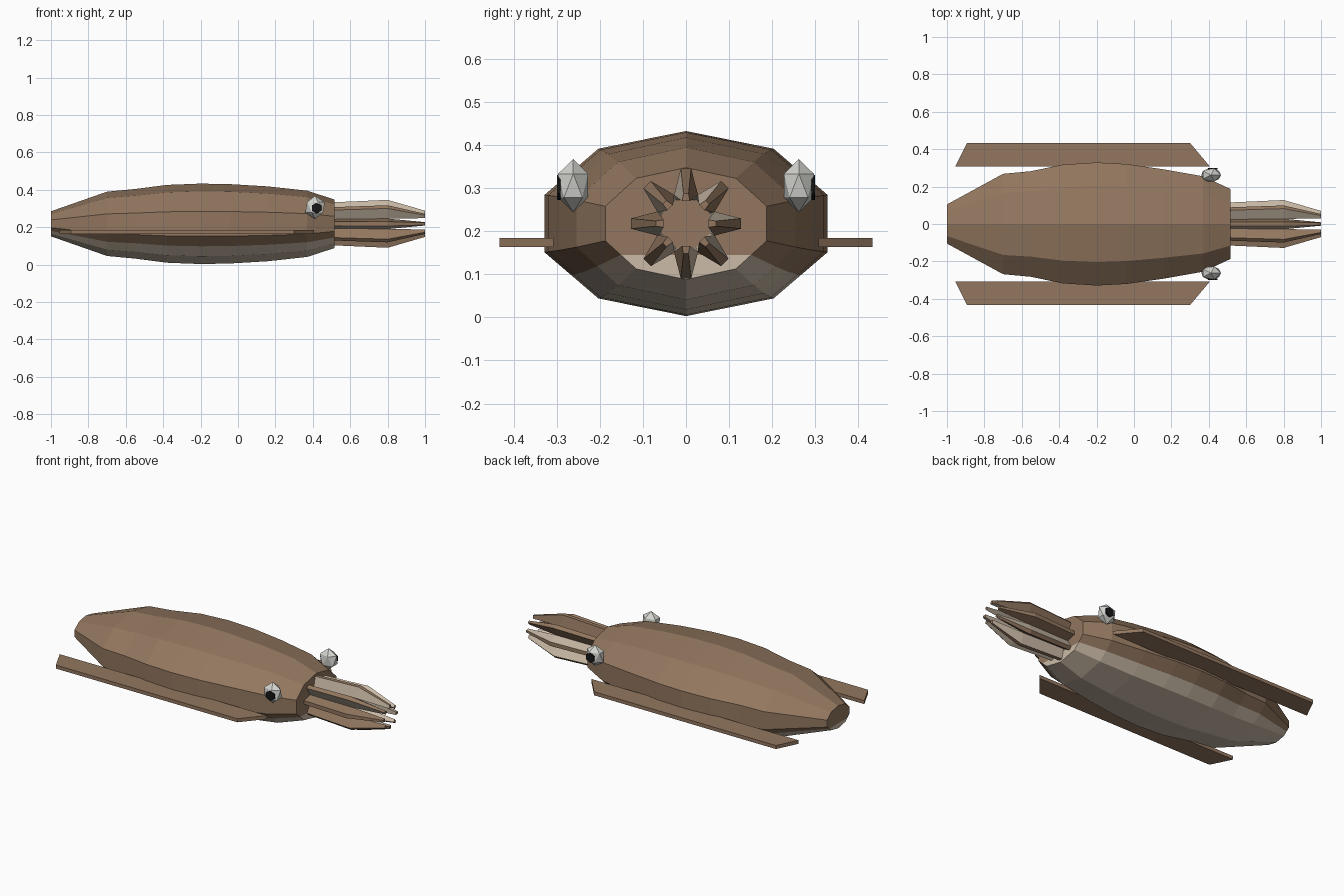
import bpy, bmesh, math
from mathutils import Matrix, Vector

cube = bpy.data.objects.get("Cube")
if cube:
    bpy.data.objects.remove(cube, do_unlink=True)


def material(name, rgb):
    m = bpy.data.materials.new(name)
    m.use_nodes = True
    m.diffuse_color = (*rgb, 1)
    bsdf = next(n for n in m.node_tree.nodes if n.type == "BSDF_PRINCIPLED")
    bsdf.inputs["Base Color"].default_value = (*rgb, 1)
    bsdf.inputs["Roughness"].default_value = 0.9
    return m


brown = material("brown skin", (0.29, 0.185, 0.115))
pale = material("pale underside", (0.60, 0.50, 0.39))
white = material("eye white", (0.66, 0.67, 0.63))
black = material("pupil black", (0.008, 0.008, 0.008))


def finish(name, bm, mats):
    bmesh.ops.recalc_face_normals(bm, faces=bm.faces)
    mesh = bpy.data.meshes.new(name)
    bm.to_mesh(mesh)
    bm.free()
    for m in mats:
        mesh.materials.append(m)
    ob = bpy.data.objects.new(name, mesh)
    bpy.context.collection.objects.link(ob)
    return ob


def loft(bm, rings):
    """Skin a list of equal rings; returns vertex rings and side faces by column."""
    loops = [[bm.verts.new(p) for p in ring] for ring in rings]
    n = len(loops[0])
    columns = [[] for _ in range(n)]
    for a, b in zip(loops, loops[1:]):
        for i in range(n):
            j = (i + 1) % n
            columns[i].append(bm.faces.new((a[i], a[j], b[j], b[i])))
    return loops, columns


MID_Z = 0.218

# Body: ten-sided section, with the lower flanks split where the belly colour starts
section = []
for i in range(10):
    a = math.radians(90 + 36 * i)
    section.append(Vector((math.cos(a), math.sin(a))))
section.insert(7, (section[6] + section[7]) / 2)
section.insert(4, (section[3] + section[4]) / 2)

stations = [(-1, 0.11, 0.067), (-0.7, 0.282, 0.172), (-0.55, 0.297, 0.186),
            (-0.38, 0.334, 0.208), (-0.2, 0.346, 0.215), (-0.04, 0.337, 0.212),
            (0.16, 0.307, 0.2), (0.37, 0.268, 0.177), (0.515, 0.197, 0.13)]
bm = bmesh.new()
loops, columns = loft(bm, [[(x, p.x * ry, MID_Z + p.y * rz) for p in section]
                           for x, ry, rz in stations])
for column in columns[4:8]:
    for f in column:
        f.material_index = 1
for ring in (loops[0], loops[-1]):
    bm.faces.new(ring[8:] + ring[:5])
    bm.faces.new(ring[4:9]).material_index = 1
finish("body", bm, [brown, pale])

# Arms: eight tapering bars in a ring, swelling outwards before the tips
# each row: x, inner radius, outer radius, inner half width, outer half width
arm_rows = [(0.51, 0.055, 0.115, 0.025, 0.011),
            (0.80, 0.066, 0.128, 0.028, 0.012),
            (1.0, 0.052, 0.070, 0.009, 0.006)]
for k in range(8):
    turn = Matrix.Translation((0, 0, MID_Z)) @ Matrix.Rotation(k * math.pi / 4, 4, "X")
    bm = bmesh.new()
    loops, columns = loft(bm, [[turn @ Vector(p) for p in
                                ((x, -wi, ri), (x, -wo, ro), (x, wo, ro), (x, wi, ri))]
                               for x, ri, ro, wi, wo in arm_rows])
    for f in columns[0] + columns[3]:
        f.material_index = 1
    bm.faces.new(loops[0])
    bm.faces.new(loops[-1])
    finish(f"arm_{k + 1}", bm, [brown, pale])

for side, label in ((1, "left"), (-1, "right")):
    # Fin: flat plate with slanted ends
    outline = [(-0.955, 0.308), (0.405, 0.308), (0.30, 0.433), (-0.893, 0.433)]
    bm = bmesh.new()
    loops, _ = loft(bm, [[(x, side * y, z) for x, y in outline] for z in (0.164, 0.185)])
    for ring in loops:
        bm.faces.new(ring)
    finish(f"{label}_fin", bm, [brown])

    # Eye: stretched low-poly ball
    centre = Vector((0.412, side * 0.262, 0.306))
    bm = bmesh.new()
    bmesh.ops.create_icosphere(bm, subdivisions=1, radius=1, matrix=Matrix.Translation(centre)
                               @ Matrix.Diagonal((0.059, 0.041, 0.062, 1)))
    finish(f"{label}_eye", bm, [white])

    # Pupil: thin plate on the outer side of the eye
    bm = bmesh.new()
    bmesh.ops.create_cone(bm, cap_ends=True, segments=6, radius1=0.029, radius2=0.029,
                          depth=0.009,
                          matrix=Matrix.Translation(centre + Vector((0.008, side * 0.0335, -0.004)))
                          @ Matrix.Rotation(math.pi / 2, 4, "X"))
    finish(f"{label}_pupil", bm, [black])
